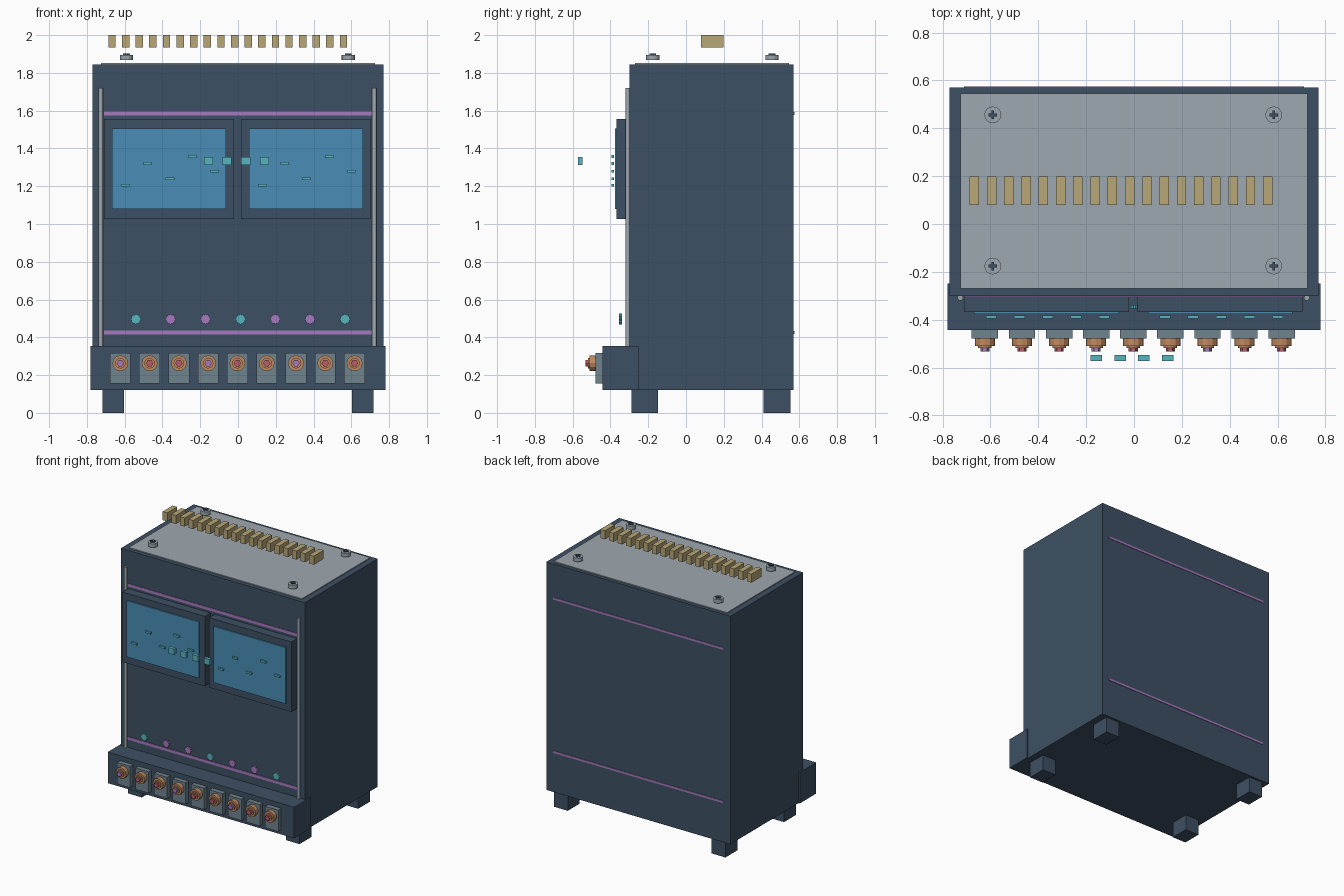
import bpy, bmesh, math
from mathutils import Matrix, Vector

if "Cube" in bpy.data.objects:
    bpy.data.objects.remove(bpy.data.objects["Cube"], do_unlink=True)


def material(name, hex_code):
    rgb = [int(hex_code[i:i + 2], 16) / 255 for i in (0, 2, 4)]
    lin = [c / 12.92 if c <= 0.04045 else ((c + 0.055) / 1.055) ** 2.4 for c in rgb]
    m = bpy.data.materials.new(name)
    m.use_nodes = True
    m.diffuse_color = (*lin, 1)
    m.node_tree.nodes["Principled BSDF"].inputs["Base Color"].default_value = (*lin, 1)
    return m


SLATE = material("slate_blue", "3D5063")
SILVER = material("silver_grey", "9EA9B0")
STEEL = material("steel_grey", "70848F")
GLASS = material("screen_blue", "4A8DB7")
TEAL = material("teal", "56B5BF")
PURPLE = material("purple", "A57ABF")
GOLD = material("sand_gold", "B8A878")
COPPER = material("copper", "C08A60")
RED = material("dusty_red", "B85C6A")


def finish(name, bm, mat):
    bmesh.ops.recalc_face_normals(bm, faces=bm.faces)
    mesh = bpy.data.meshes.new(name)
    bm.to_mesh(mesh)
    bm.free()
    mesh.materials.append(mat)
    obj = bpy.data.objects.new(name, mesh)
    bpy.context.collection.objects.link(obj)
    return obj


def box(name, mat, x, y, z):
    """Box from (min, max) pairs along each axis."""
    bm = bmesh.new()
    bmesh.ops.create_cube(bm, size=1)
    for v in bm.verts:
        v.co = Vector([(a + b) / 2 + c * (b - a) for (a, b), c in zip((x, y, z), v.co)])
    return finish(name, bm, mat)


def span(centre, size):
    return centre - size / 2, centre + size / 2


def prism(name, mat, centre, radius, depth, axis="Z", sides=16, teeth=1.0):
    """Upright or forward-facing prism; teeth < 1 pulls in every other corner."""
    bm = bmesh.new()
    ring = []
    for i in range(sides):
        a = math.tau * i / sides
        r = radius * (teeth if i % 2 else 1)
        ring.append(bm.verts.new((r * math.cos(a), r * math.sin(a), -depth / 2)))
    face = bm.faces.new(ring)
    top = bmesh.ops.extrude_face_region(bm, geom=[face])["geom"]
    bmesh.ops.translate(bm, vec=(0, 0, depth),
                        verts=[g for g in top if isinstance(g, bmesh.types.BMVert)])
    if axis == "Y":
        bmesh.ops.rotate(bm, verts=bm.verts, matrix=Matrix.Rotation(math.pi / 2, 3, "X"))
    bmesh.ops.translate(bm, verts=bm.verts, vec=centre)
    return finish(name, bm, mat)


# Cabinet, lid and front shelf
box("cabinet", SLATE, (-0.77, 0.77), (-0.3, 0.57), (0.12, 1.845))
box("lid_plate", SILVER, (-0.725, 0.725), (-0.27, 0.545), (1.84, 1.852))
box("control_shelf", SLATE, (-0.78, 0.78), (-0.443, -0.248), (0.12, 0.355))

# Feet
for side, x in (("right", -0.66), ("left", 0.66)):
    for end, y in (("front", -0.218), ("back", 0.482)):
        box(f"{end}_{side}_foot", SLATE, span(x, 0.115), span(y, 0.142), (0, 0.125))

# Trim stripes on the front and back
for level, z in (("lower", 0.425), ("upper", 1.585)):
    box(f"{level}_front_stripe", PURPLE, (-0.71, 0.71), (-0.304, -0.298), span(z, 0.022))
    box(f"{level}_back_stripe", PURPLE, (-0.71, 0.71), (0.568, 0.574), span(z, 0.016))

# Front rails
for side, x in (("right", -0.726), ("left", 0.722)):
    rail = prism(f"{side}_rail", SILVER, (x, -0.308, 1.03), 0.012, 1.38)
    for p in rail.data.polygons:
        p.use_smooth = len(p.vertices) == 4

# Screens with their floating marks
for side, x in (("right", -0.365), ("left", 0.36)):
    box(f"{side}_screen_frame", SLATE, span(x, 0.69), (-0.368, -0.29), (1.027, 1.556))
    box(f"{side}_screen", GLASS, span(x, 0.605), (-0.377, -0.36), (1.08, 1.505))
    for i, z in enumerate((1.205, 1.32, 1.24, 1.357, 1.28)):
        box(f"{side}_screen_mark_{i + 1}", TEAL,
            span(x - 0.231 + 0.118 * i, 0.045), (-0.394, -0.382), span(z, 0.014))

# Floating cubes ahead of the screens
for i in range(4):
    box(f"floating_cube_{i + 1}", TEAL, span(-0.157 + 0.099 * i, 0.048),
        (-0.573, -0.548), span(1.334, 0.044))

# Toothed dials
for i in range(7):
    prism(f"dial_{i + 1}", PURPLE if i % 3 else TEAL, (-0.541 + 0.1845 * i, -0.346, 0.496),
          0.029, 0.016, "Y", 24, 0.82)

# Switches: backing plate, nut, collar and tip
for i in range(9):
    x, z = -0.623 + 0.155 * i, 0.263
    box(f"switch_plate_{i + 1}", STEEL, span(x, 0.11), (-0.478, -0.43), (0.155, 0.317))
    prism(f"switch_nut_{i + 1}", COPPER, (x, -0.493, z), 0.042, 0.034, "Y", 12)
    prism(f"switch_collar_{i + 1}", COPPER, (x, -0.512, z), 0.028, 0.014, "Y", 12)
    prism(f"switch_tip_{i + 1}", RED if i % 3 else PURPLE, (x, -0.523, z), 0.019, 0.02, "Y", 6)

# Lid screws with cross slots
for i, (x, y) in enumerate([(x, y) for x in (-0.59, 0.584) for y in (-0.176, 0.456)]):
    prism(f"screw_{i + 1}", SILVER, (x, y, 1.881), 0.035, 0.028)
    box(f"screw_cross_a_{i + 1}", SLATE, span(x, 0.036), span(y, 0.012), (1.89, 1.903))
    box(f"screw_cross_b_{i + 1}", SLATE, span(x, 0.012), span(y, 0.036), (1.89, 1.903))

# Floating row of blocks above the lid
for i in range(18):
    box(f"top_block_{i + 1}", GOLD, span(-0.667 + 0.0721 * i, 0.039), (0.08, 0.198), (1.935, 2.0))
